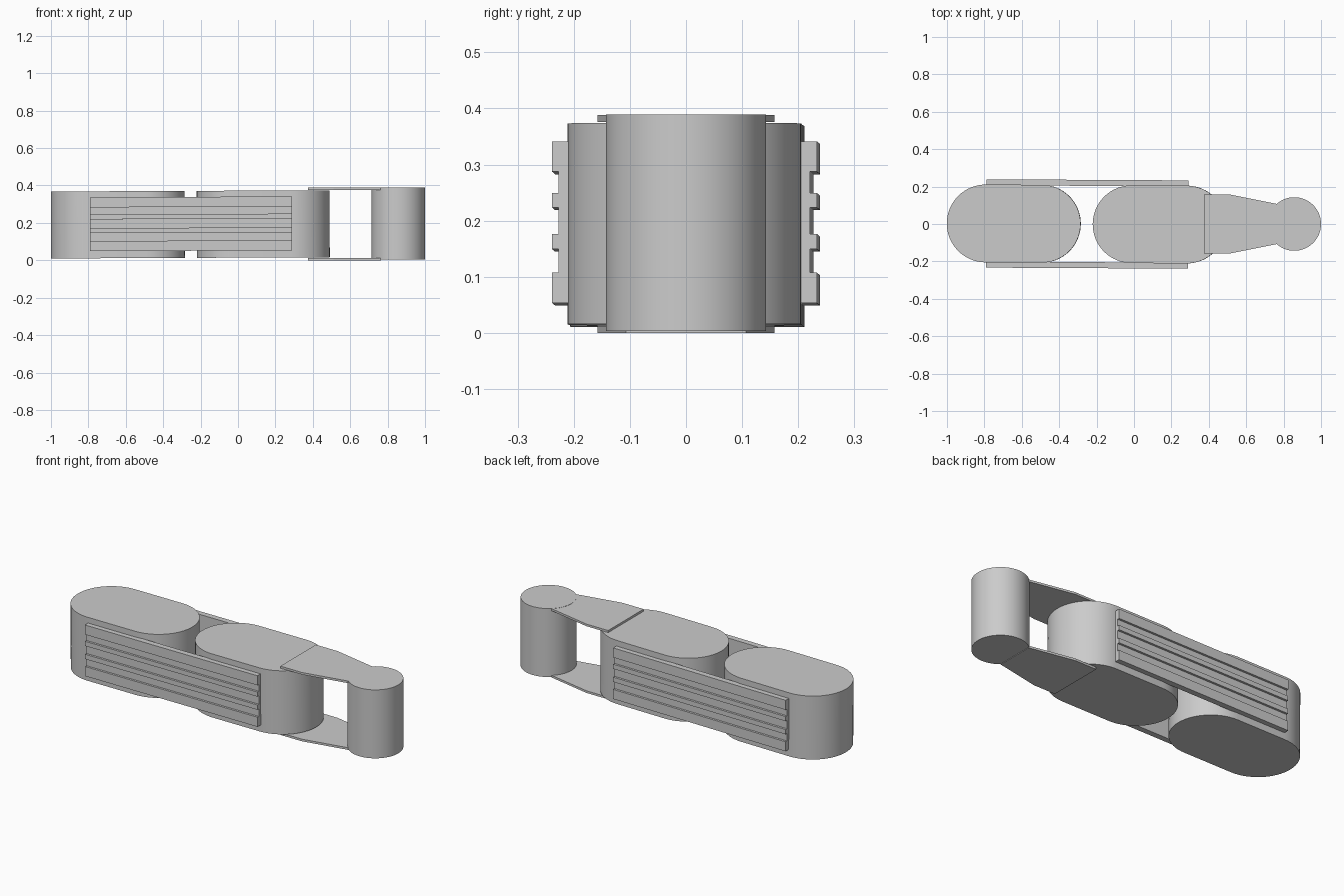
import bpy, bmesh, math
from mathutils import Matrix, Vector

cube = bpy.data.objects.get("Cube")
if cube:
    bpy.data.objects.remove(cube, do_unlink=True)

grey = bpy.data.materials.new("plain grey")
grey.use_nodes = True
grey.diffuse_color = (0.6, 0.6, 0.6, 1)
grey.node_tree.nodes["Principled BSDF"].inputs["Base Color"].default_value = (0.6, 0.6, 0.6, 1)

# Slight lean of the link assembly
PIVOT = Vector((-0.25, 0, 0.193))
LEAN = (Matrix.Translation(PIVOT) @ Matrix.Rotation(math.radians(-0.3), 4, 'Z')
        @ Matrix.Rotation(math.radians(-0.25), 4, 'Y') @ Matrix.Translation(-PIVOT))


def prism(name, outline, depth, axis='Z', start=0.0, lean=False, smooth=False):
    """Extrude a closed outline upward (Z), or a (y, z) section along x (X)."""
    bm = bmesh.new()
    place = (lambda a, b: (a, b, start)) if axis == 'Z' else (lambda a, b: (start, a, b))
    face = bm.faces.new([bm.verts.new(place(a, b)) for a, b in outline])
    out = bmesh.ops.extrude_face_region(bm, geom=[face])
    move = (0, 0, depth) if axis == 'Z' else (depth, 0, 0)
    bmesh.ops.translate(bm, vec=move, verts=[g for g in out["geom"] if isinstance(g, bmesh.types.BMVert)])
    bmesh.ops.recalc_face_normals(bm, faces=bm.faces)
    if lean:
        bm.transform(LEAN)
    mesh = bpy.data.meshes.new(name)
    bm.to_mesh(mesh)
    bm.free()
    mesh.materials.append(grey)
    obj = bpy.data.objects.new(name, mesh)
    bpy.context.collection.objects.link(obj)
    if smooth:
        bpy.ops.object.select_all(action='DESELECT')
        obj.select_set(True)
        bpy.context.view_layer.objects.active = obj
        bpy.ops.object.shade_smooth_by_angle(angle=math.radians(30))
    return obj


def stadium(x0, x1, r, steps=32):
    """Outline with two parallel sides and half-round ends."""
    pts = []
    for cx, a0 in ((x1 - r, -math.pi / 2), (x0 + r, math.pi / 2)):
        for i in range(steps + 1):
            a = a0 + math.pi * i / steps
            pts.append((cx + r * math.cos(a), r * math.sin(a)))
    return pts


# Round-ended link bodies
prism("rear_link", stadium(-1.0, -0.285, 0.208), 0.358, start=0.013, lean=True, smooth=True)
prism("middle_link", stadium(-0.22, 0.49, 0.208), 0.358, start=0.013, lean=True, smooth=True)

# Ribbed side plates, one section per side
RIBS = [(0.051, 0.105), (0.147, 0.174), (0.221, 0.247), (0.285, 0.339)]
for name, side in (("right_side_plate", -1), ("left_side_plate", 1)):
    section = [(side * 0.204, RIBS[0][0])]
    for i, (low, high) in enumerate(RIBS):
        if i:
            section.append((side * 0.224, low))
        section += [(side * 0.236, low), (side * 0.236, high)]
        if i < len(RIBS) - 1:
            section.append((side * 0.224, high))
    section.append((side * 0.204, RIBS[-1][1]))
    prism(name, section, 1.08, axis='X', start=-0.79, lean=True)

# End pin
pin = [(0.857 + 0.143 * math.cos(a), 0.143 * math.sin(a))
       for a in (2 * math.pi * i / 64 for i in range(64))]
prism("end_pin", pin, 0.386, start=0.003, smooth=True)

# Tapered straps joining the pin to the middle link
half = [(0.375, 0.158), (0.51, 0.158), (0.765, 0.107)]
strap = [(x, -y) for x, y in half] + [(x, y) for x, y in reversed(half)]
prism("top_strap", strap, 0.012, start=0.376)
prism("bottom_strap", strap, 0.012, start=0.0)
